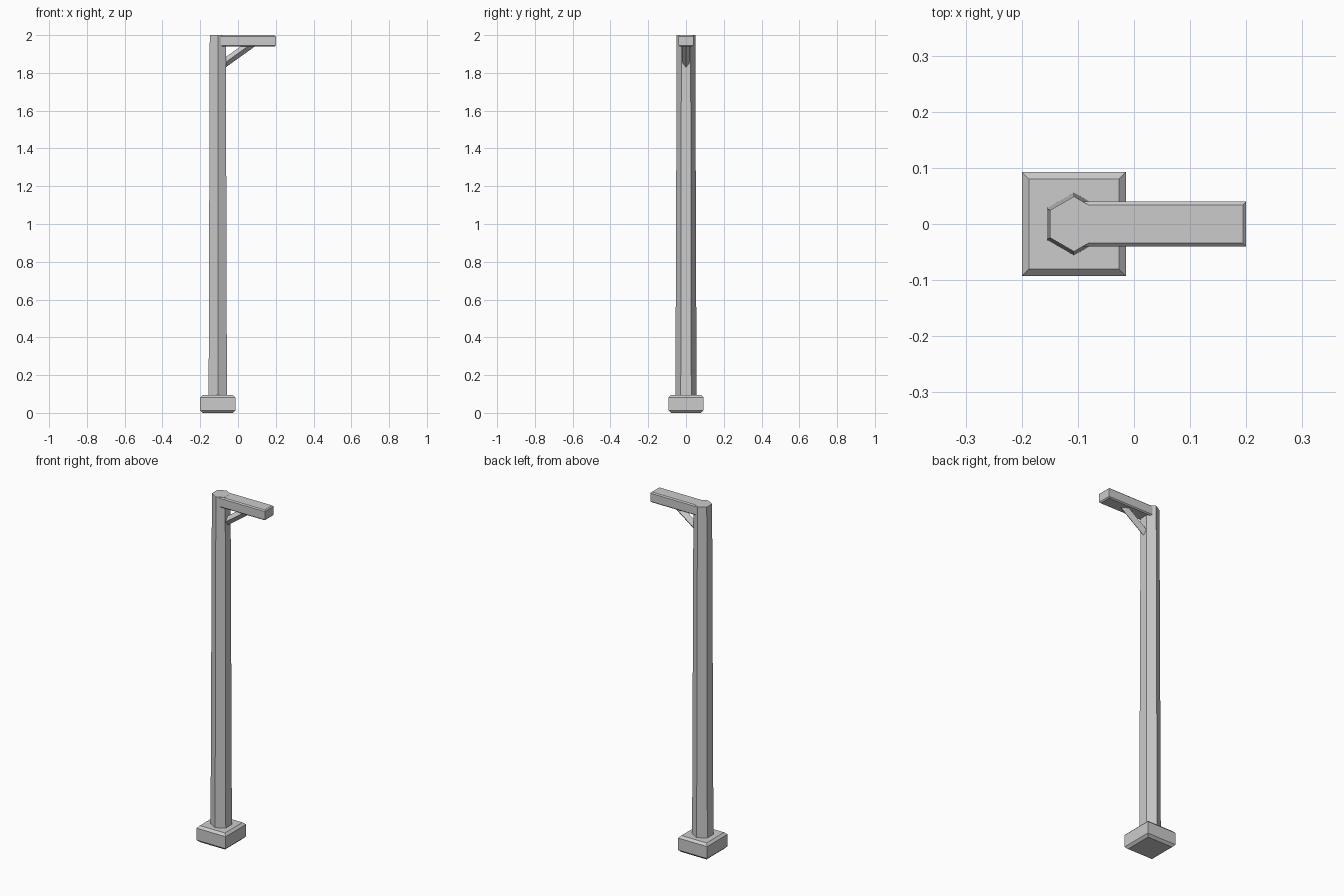
import bpy, bmesh, math
from mathutils import Matrix, Vector

if "Cube" in bpy.data.objects:
    bpy.data.objects.remove(bpy.data.objects["Cube"])


def loft(name, rings, matrix=Matrix()):
    """Flat-faced solid skinned through matching rings of points, capped at both ends."""
    bm = bmesh.new()
    loops = [[bm.verts.new(p) for p in ring] for ring in rings]
    for a, b in zip(loops, loops[1:]):
        for i in range(len(a)):
            j = (i + 1) % len(a)
            bm.faces.new((a[i], a[j], b[j], b[i]))
    bm.faces.new(loops[0][::-1])
    bm.faces.new(loops[-1])
    bm.transform(matrix)
    bmesh.ops.recalc_face_normals(bm, faces=bm.faces)
    mesh = bpy.data.meshes.new(name)
    bm.to_mesh(mesh)
    bm.free()
    ob = bpy.data.objects.new(name, mesh)
    bpy.context.collection.objects.link(ob)
    return ob


def ngon(n, r, z, phase):
    return [(r * math.cos(phase + math.tau * i / n),
             r * math.sin(phase + math.tau * i / n), z) for i in range(n)]


def chamfered_block(name, x0, x1, half_y, z0, z1, c):
    """Box with only its top and bottom rims chamfered."""
    def rect(z, d):
        return [(x0 + d, -half_y + d, z), (x1 - d, -half_y + d, z),
                (x1 - d, half_y - d, z), (x0 + d, half_y - d, z)]
    return loft(name, [rect(z0, c), rect(z0 + c, 0), rect(z1 - c, 0), rect(z1, c)])


POLE_X = -0.107

# Square foot
chamfered_block("base", -0.2, -0.014, 0.093, 0, 0.095, 0.013)

# Tapered hexagonal post
loft("pole", [ngon(6, 0.056, 0.085, math.pi / 6), ngon(6, 0.049, 2.0, math.pi / 6)],
     Matrix.Translation((POLE_X, 0, 0)))

# Horizontal arm
chamfered_block("arm", POLE_X, 0.2, 0.04, 1.94, 1.9995, 0.006)

# Diagonal brace with a diamond section, sunk into post and arm
start, end = Vector((-0.095, 0, 1.835)), Vector((0.085, 0, 1.964))
axis = end - start
turn = axis.to_track_quat('Z', 'Y').to_matrix().to_4x4()
loft("brace", [ngon(4, 0.022, 0, 0), ngon(4, 0.022, axis.length, 0)],
     Matrix.Translation(start) @ turn)
